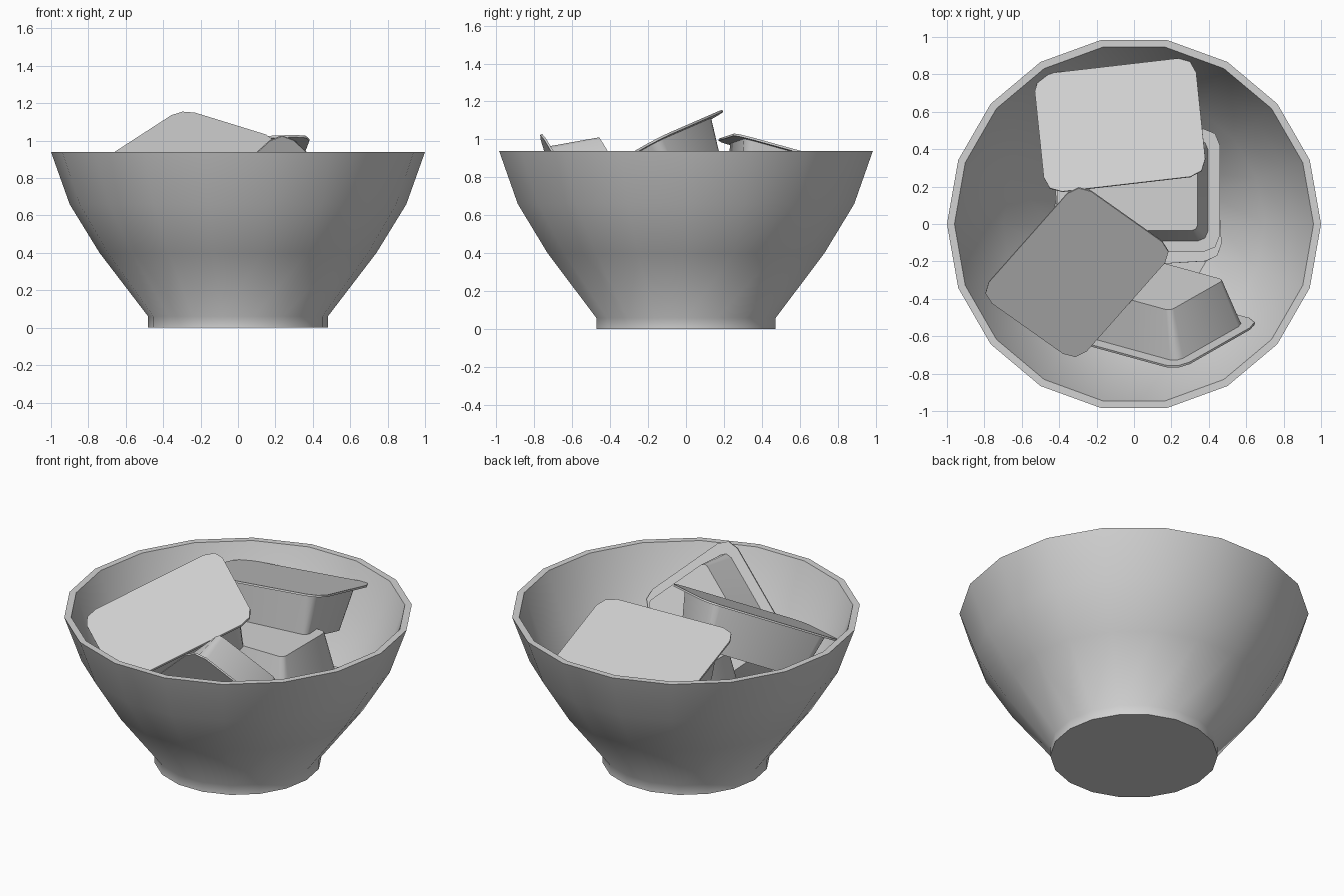
import bpy
import bmesh
import math
from mathutils import Vector, Matrix

cube = bpy.data.objects.get("Cube")
if cube:
    bpy.data.objects.remove(cube)

# Single grey finish
grey = bpy.data.materials.new("light grey")
grey.use_nodes = True
colour = (0.65, 0.65, 0.65, 1)
grey.diffuse_color = colour
grey.node_tree.nodes["Principled BSDF"].inputs["Base Color"].default_value = colour


def loft(name, rings, angle):
    """Skin a closed solid over a list of equal-length point rings."""
    bm = bmesh.new()
    loops = [[bm.verts.new(p) for p in ring] for ring in rings]
    for low, high in zip(loops, loops[1:]):
        n = len(low)
        for i in range(n):
            j = (i + 1) % n
            bm.faces.new((low[i], low[j], high[j], high[i]))
    bm.faces.new(loops[0])
    bm.faces.new(loops[-1])
    bmesh.ops.recalc_face_normals(bm, faces=bm.faces)
    mesh = bpy.data.meshes.new(name)
    bm.to_mesh(mesh)
    bm.free()
    mesh.materials.append(grey)
    obj = bpy.data.objects.new(name, mesh)
    bpy.context.collection.objects.link(obj)
    bpy.ops.object.select_all(action='DESELECT')
    obj.select_set(True)
    bpy.context.view_layer.objects.active = obj
    bpy.ops.object.shade_smooth_by_angle(angle=math.radians(angle))
    return obj


def circle(r, z, sides=18):
    return [(r * math.cos(a), r * math.sin(a), z)
            for a in (math.tau * i / sides for i in range(sides))]


def rounded_rect(w, d, r, z, steps=2):
    points = []
    corners = [(1, 1), (-1, 1), (-1, -1), (1, -1)]
    for k, (sx, sy) in enumerate(corners):
        for s in range(steps + 1):
            a = math.pi / 2 * (k + s / steps)
            points.append((sx * (w / 2 - r) + r * math.cos(a),
                           sy * (d / 2 - r) + r * math.sin(a), z))
    return points


def tub(name, centre, along, normal):
    """Tapered tub with a flat lid; the lid centre and facing place it."""
    n = Vector(normal).normalized()
    u = Vector(along)
    u = (u - n * u.dot(n)).normalized()
    v = n.cross(u)
    place = Matrix.Translation(centre) @ Matrix((u, v, n)).transposed().to_4x4()
    lid = loft(name + "_lid", [rounded_rect(0.87, 0.66, 0.09, -0.012),
                               rounded_rect(0.87, 0.66, 0.09, 0)], 50)
    body = loft(name + "_body", [rounded_rect(0.63, 0.43, 0.03, -0.28),
                                 rounded_rect(0.74, 0.54, 0.05, -0.01)], 50)
    for obj in (lid, body):
        obj.matrix_world = place


# Bowl: outer wall from foot to rim, then inner wall down to the floor
profile = [(0.48, 0), (0.48, 0.06), (0.74, 0.40), (0.90, 0.66), (1.0, 0.94),
           (0.96, 0.94), (0.86, 0.66), (0.70, 0.40), (0.44, 0.07)]
loft("bowl", [circle(r, z) for r, z in profile], 45)

# Tubs heaped in the bowl
tub("back_tub", (-0.075, 0.53, 0.93), (0.86, 0.09, 0), (-0.07, 0.27, 1))
tub("right_tub", (-0.305, -0.26, 0.92), (-0.53, -0.60, -0.34), (-0.06, -0.52, 1))
tub("front_tub", (0.143, -0.57, 0.564), (-0.727, 0.20, -0.655), (0.125, -0.898, -0.413))
tub("upturned_tub", (0.025, 0.18, 0.47), (1, 0, 0), (0, 0, -1))
tub("bottom_tub", (0.02, 0.11, 0.44), (1, 0.06, 0), (0, 0.04, 1))
